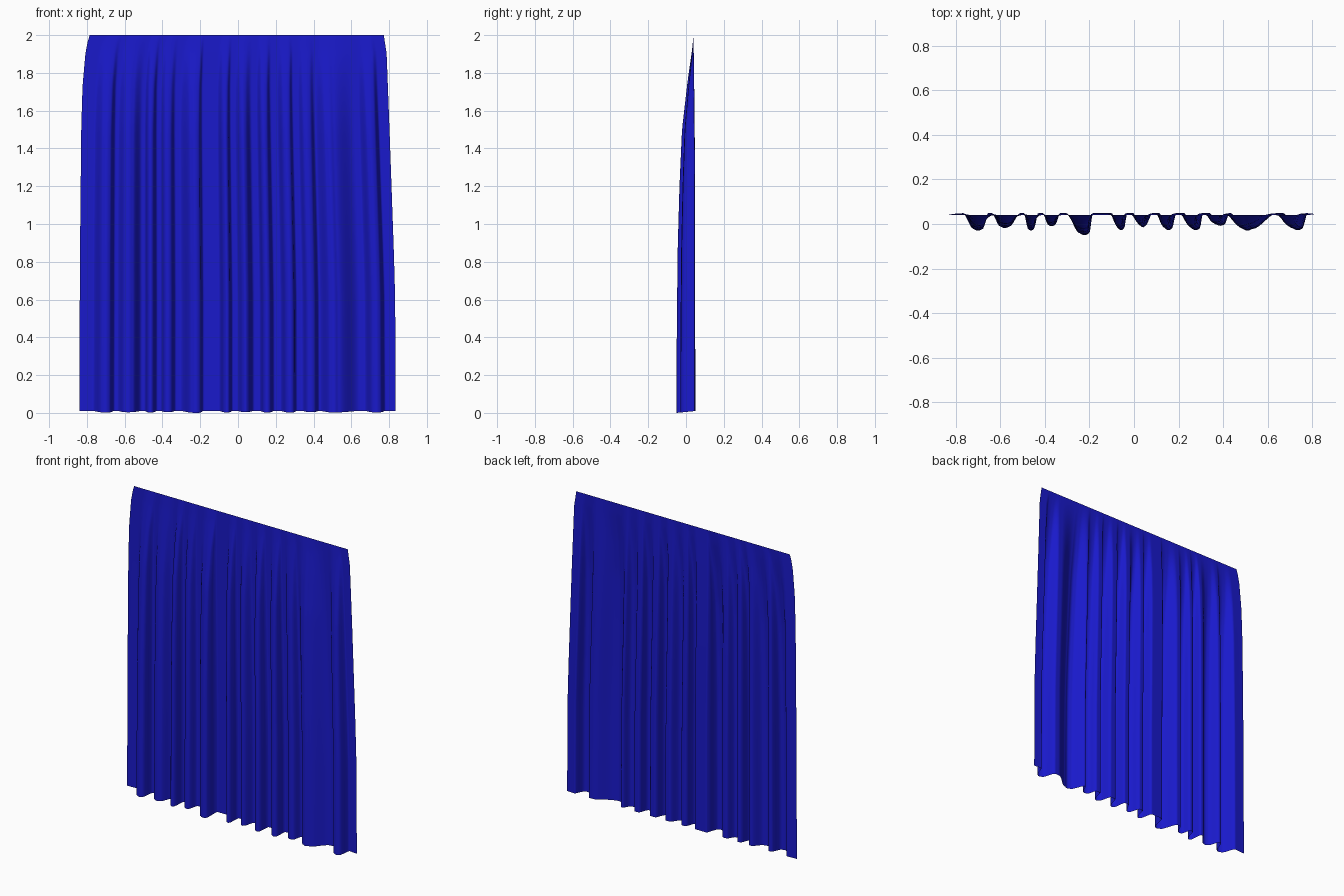
import bpy, bmesh, math

if "Cube" in bpy.data.objects:
    bpy.data.objects.remove(bpy.data.objects["Cube"])

# Folds at the hem: left foot, front left, front right, right foot, front y
FOLDS = [
    (-0.77, -0.72, -0.68, -0.655, -0.03),
    (-0.64, -0.60, -0.56, -0.51, -0.018),
    (-0.495, -0.475, -0.45, -0.43, -0.03),
    (-0.41, -0.385, -0.355, -0.33, -0.01),
    (-0.305, -0.245, -0.20, -0.185, -0.05),
    (-0.10, -0.07, -0.045, -0.03, -0.028),
    (-0.005, 0.03, 0.05, 0.085, -0.015),
    (0.115, 0.14, 0.17, 0.19, -0.028),
    (0.225, 0.26, 0.295, 0.31, -0.028),
    (0.34, 0.37, 0.405, 0.43, -0.008),
    (0.432, 0.49, 0.53, 0.645, -0.03),
    (0.67, 0.715, 0.755, 0.78, -0.028),
]
# Height profiles: (z, value)
DEPTH = [(0, 1), (0.3, 1), (0.85, 0.94), (1.2, 0.83), (1.5, 0.68), (1.75, 0.36), (1.92, 0.09), (2, 0)]
LEFT = [(0, -0.84), (0.8, -0.837), (1.5, -0.83), (1.73, -0.823), (1.9, -0.808), (1.96, -0.797), (2, -0.785)]
RIGHT = [(0, 0.835), (0.6, 0.832), (0.85, 0.825), (1.5, 0.802), (1.9, 0.787), (2, 0.772)]


def interp(table, t):
    for (a, va), (b, vb) in zip(table, table[1:]):
        if t <= b:
            return va + (vb - va) * max(0, (t - a) / (b - a))
    return table[-1][1]


def smooth(t):
    return t * t * (3 - 2 * t)


def hem_y(x):
    for a, b, c, d, y in FOLDS:
        if a < x < d:
            back = 0.049
            if x < b:
                k = 0.9 * smooth((x - a) / (b - a))
            elif x > c:
                k = 0.9 * smooth((d - x) / (d - c))
            else:
                k = 0.9 + 0.1 * math.sin(math.pi * (x - b) / (c - b))
            return back + (y - back) * k
    return 0.049 - 0.004 * smooth(max(0, min(1, (abs(x) - 0.75) / 0.08)))


# Curtain sheet: straight top edge falling into deepening folds
COLS, ROWS = 300, 40
bm = bmesh.new()
grid = []
for r in range(ROWS + 1):
    z = 2 * math.sin(math.pi / 2 * r / ROWS)
    depth, left, right = interp(DEPTH, z), interp(LEFT, z), interp(RIGHT, z)
    row = []
    for c in range(COLS + 1):
        u = c / COLS
        y = hem_y(-0.84 + 1.675 * u)
        lift = 0.01 * (y + 0.05) / 0.1 * (1 - z / 2)
        row.append(bm.verts.new((left + (right - left) * u,
                                 0.04 + (y - 0.04) * depth, z + lift)))
    grid.append(row)
for lo, hi in zip(grid, grid[1:]):
    for c in range(COLS):
        bm.faces.new((lo[c], lo[c + 1], hi[c + 1], hi[c]))
for f in bm.faces:
    f.smooth = True
mesh = bpy.data.meshes.new("curtain")
bm.to_mesh(mesh)
bm.free()

# Blue cloth
mat = bpy.data.materials.new("blue_cloth")
mat.diffuse_color = (0.01, 0.01, 0.6, 1)
mat.use_nodes = True
mat.node_tree.nodes["Principled BSDF"].inputs["Base Color"].default_value = mat.diffuse_color
mesh.materials.append(mat)
bpy.context.collection.objects.link(bpy.data.objects.new("curtain", mesh))
